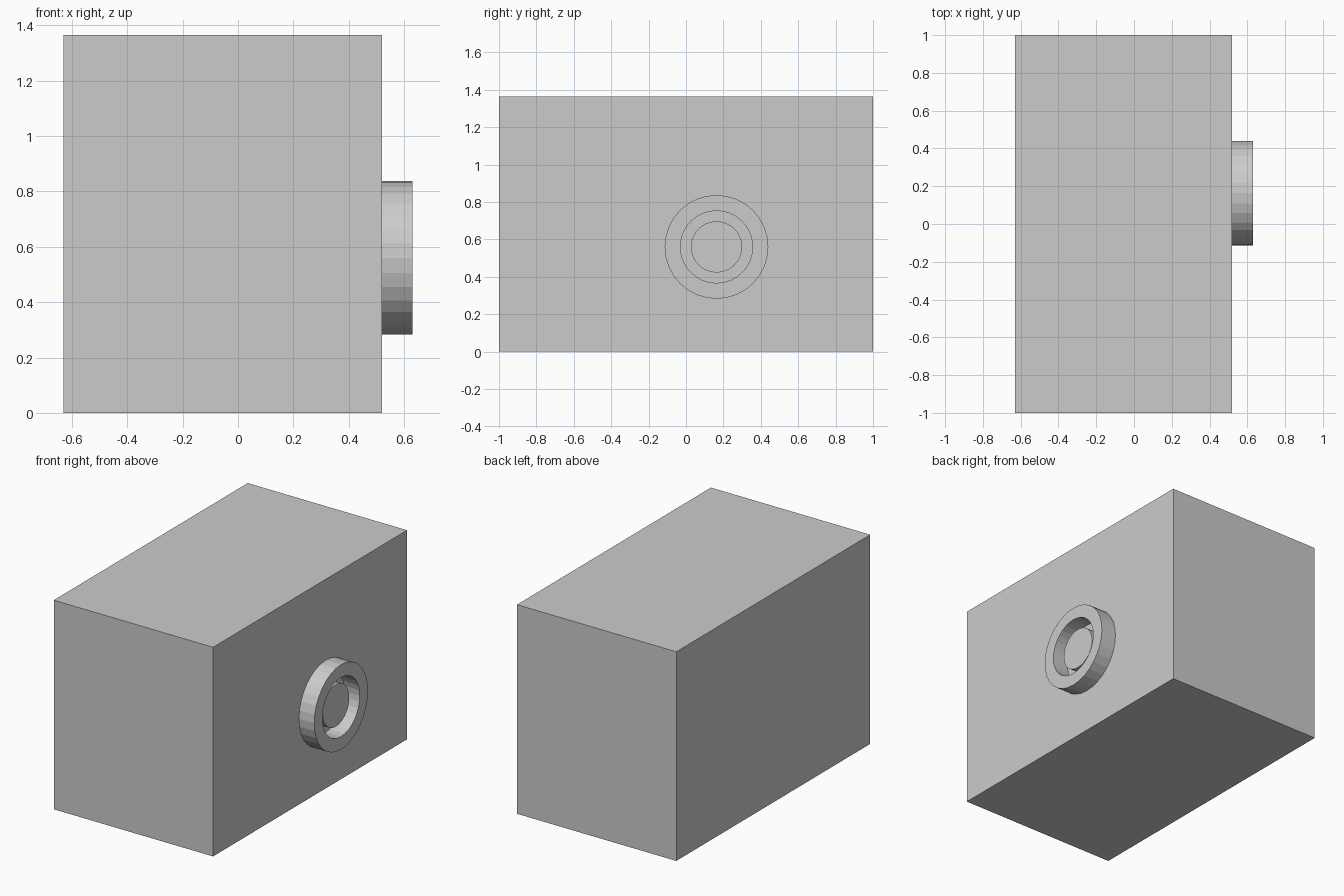
import bpy, bmesh, math
from mathutils import Matrix

if "Cube" in bpy.data.objects:
    bpy.data.objects.remove(bpy.data.objects["Cube"])

FACE_X = 0.52            # right side of the body
CY, CZ = 0.163, 0.56     # centre of the round fitting
SIDES = 32


def make_object(name, bm):
    bmesh.ops.recalc_face_normals(bm, faces=bm.faces)
    mesh = bpy.data.meshes.new(name)
    bm.to_mesh(mesh)
    bm.free()
    ob = bpy.data.objects.new(name, mesh)
    bpy.context.collection.objects.link(ob)
    return ob


def box(name, lo, hi):
    bm = bmesh.new()
    size = [b - a for a, b in zip(lo, hi)]
    mid = [(a + b) / 2 for a, b in zip(lo, hi)]
    bmesh.ops.create_cube(bm, size=1, matrix=Matrix.Translation(mid) @ Matrix.Diagonal((*size, 1)))
    return make_object(name, bm)


def disc(name, radius, x0, x1):
    bm = bmesh.new()
    place = Matrix.Translation(((x0 + x1) / 2, CY, CZ)) @ Matrix.Rotation(math.pi / 2, 4, 'Y')
    bmesh.ops.create_cone(bm, cap_ends=True, segments=SIDES, radius1=radius,
                          radius2=radius, depth=x1 - x0, matrix=place)
    return make_object(name, bm)


def ring(name, r_in, r_out, x0, x1):
    bm = bmesh.new()
    profile = [(r_in, x0), (r_out, x0), (r_out, x1), (r_in, x1)]
    loops = []
    for i in range(SIDES):
        a = 2 * math.pi * i / SIDES
        loops.append([bm.verts.new((x, CY + r * math.cos(a), CZ + r * math.sin(a)))
                      for r, x in profile])
    for i in range(SIDES):
        p, q = loops[i], loops[(i + 1) % SIDES]
        for k in range(4):
            m = (k + 1) % 4
            bm.faces.new((p[k], p[m], q[m], q[k]))
    return make_object(name, bm)


# Main body
box("body", (-0.63, -1, 0), (FACE_X, 1, 1.365))
# Raised collar and the button recessed inside it
ring("collar", 0.193, 0.277, FACE_X, 0.63)
disc("button", 0.137, FACE_X, 0.593)
